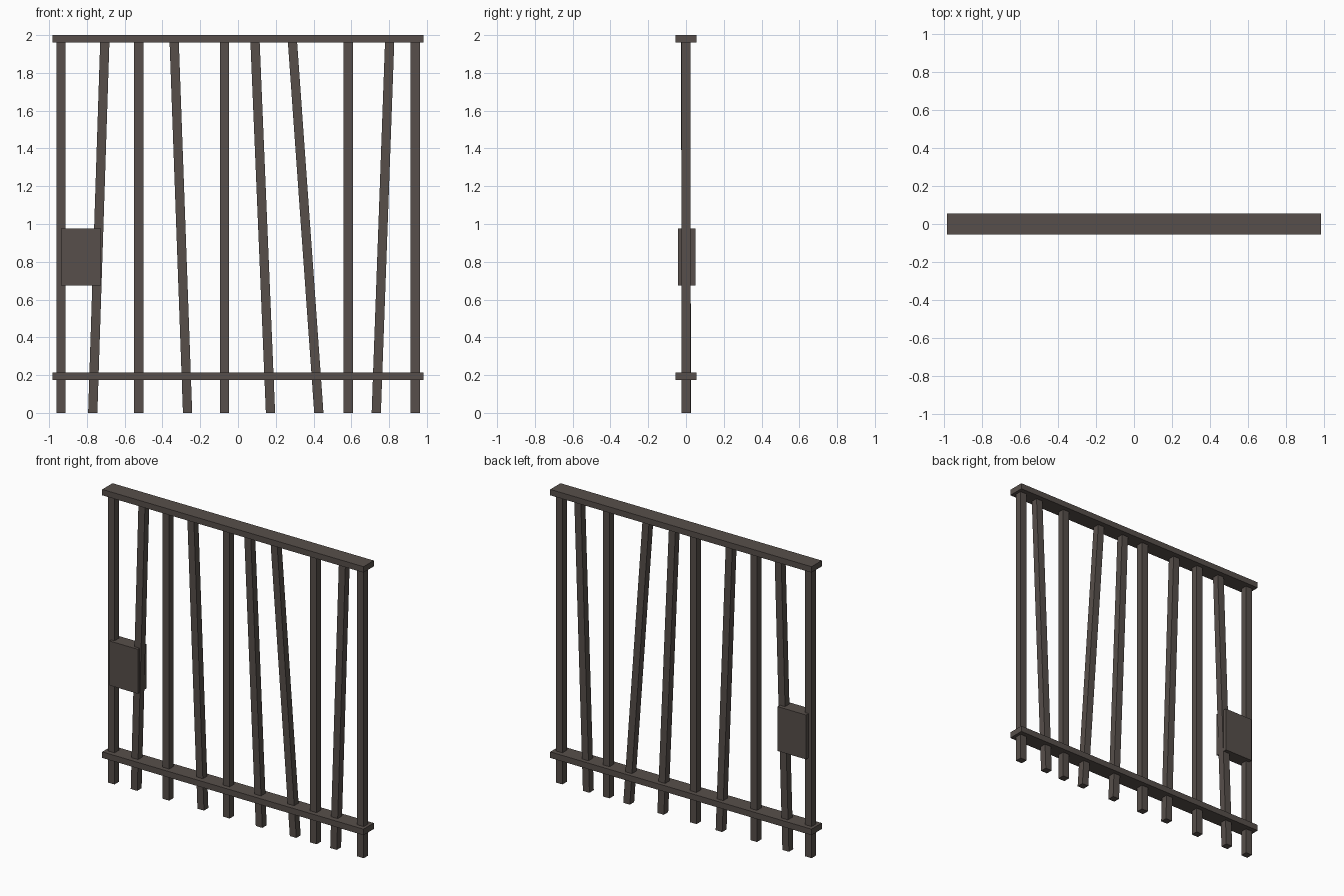
import bpy

if "Cube" in bpy.data.objects:
    bpy.data.objects.remove(bpy.data.objects["Cube"])

iron = bpy.data.materials.new("dark_brown_iron")
iron.diffuse_color = (0.095, 0.078, 0.069, 1)
iron.use_nodes = True
iron.node_tree.nodes["Principled BSDF"].inputs["Base Color"].default_value = iron.diffuse_color


def prism(name, bottom, top, half, z0, z1):
    """Square-edged bar running from a bottom centre to a top centre."""
    verts = []
    for (cx, cy), z in ((bottom, z0), (top, z1)):
        for sx, sy in ((-1, -1), (1, -1), (1, 1), (-1, 1)):
            verts.append((cx + sx * half[0], cy + sy * half[1], z))
    faces = [(3, 2, 1, 0), (4, 5, 6, 7)]
    faces += [(i, (i + 1) % 4, (i + 1) % 4 + 4, i + 4) for i in range(4)]
    mesh = bpy.data.meshes.new(name)
    mesh.from_pydata(verts, [], faces)
    mesh.materials.append(iron)
    obj = bpy.data.objects.new(name, mesh)
    bpy.context.collection.objects.link(obj)
    return obj


# horizontal rails
prism("top_rail", (0, 0), (0, 0), (0.983, 0.055), 1.96, 2.0)
prism("bottom_rail", (0, 0), (0, 0), (0.983, 0.055), 0.174, 0.215)

# upright bars
for x in (-0.937, -0.526, -0.071, 0.584, 0.938):
    prism("upright_bar", (x, 0), (x, 0), (0.0245, 0.0235), 0, 1.97)

# leaning bars: x at the foot, x at the top rail
for x0, x1 in ((-0.769, -0.705), (-0.267, -0.338), (0.172, 0.09),
               (0.428, 0.288), (0.732, 0.803)):
    prism("leaning_bar", (x0, 0.004), (x1, -0.004), (0.0245, 0.0235), 0, 1.97)

# lock box
prism("lock_box", (-0.831, 0.003), (-0.831, 0.003), (0.107, 0.046), 0.675, 0.977)
